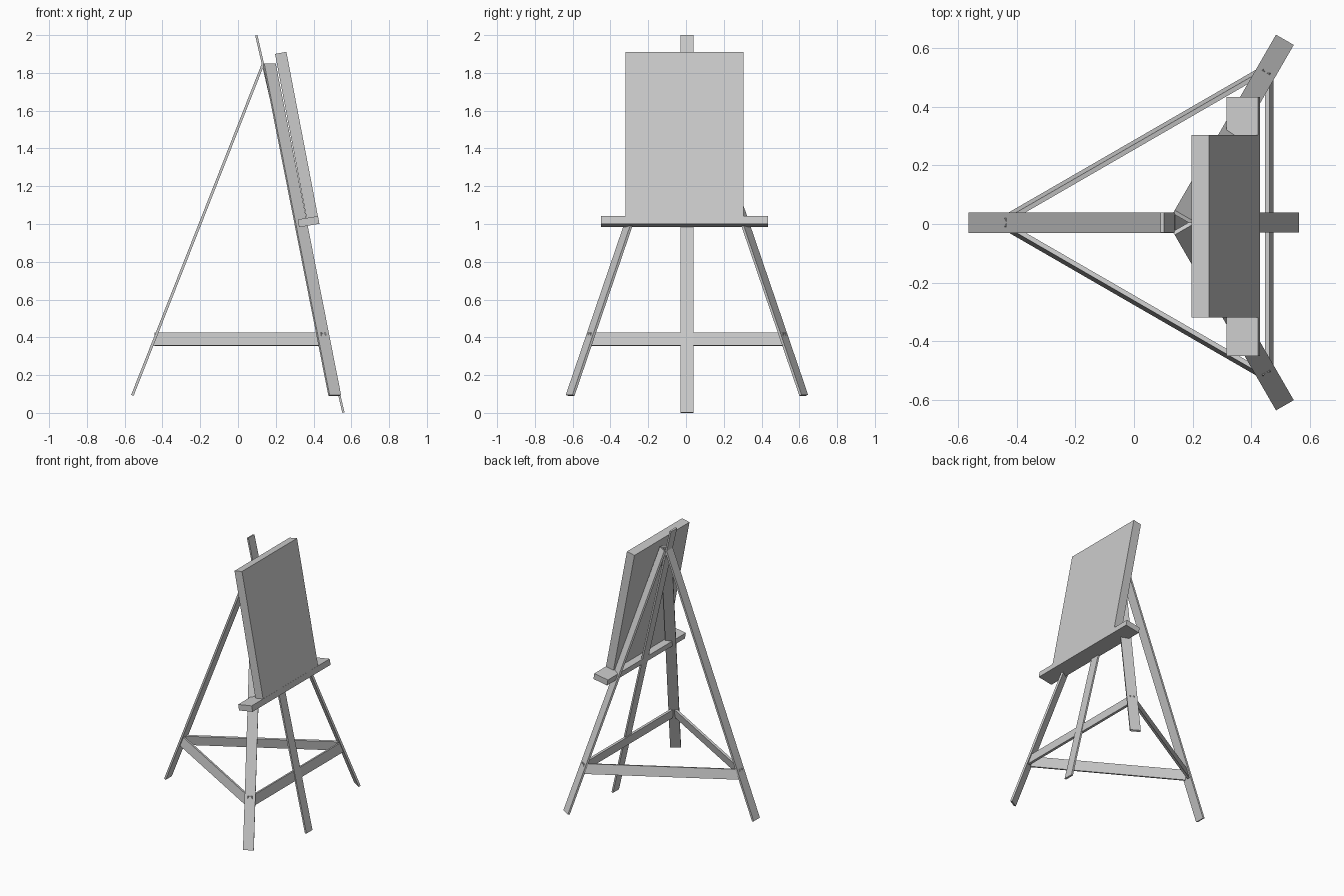
import bpy
from math import radians, sin, cos
from mathutils import Vector, Matrix

if "Cube" in bpy.data.objects:
    bpy.data.objects.remove(bpy.data.objects["Cube"])

APEX = Vector((0.155, 0.005, 0))   # plan centre of the tripod


def beam(name, start, end, side, width, thick):
    """Box running from start to end; width lies along the side vector."""
    start, end = Vector(start), Vector(end)
    u = (end - start).normalized()
    s = Vector(side)
    s = (s - u * s.dot(u)).normalized()
    n = u.cross(s)
    bpy.ops.mesh.primitive_cube_add(size=1)
    ob = bpy.context.object
    ob.name = name
    ob.data.name = name
    m = Matrix((s * width, n * thick, u * (end - start).length)).transposed().to_4x4()
    m.translation = (start + end) / 2
    ob.data.transform(m)
    return ob


def polar(angle, radius, tangent=0.0, z=0.0):
    """Point around the tripod centre."""
    c, s = cos(radians(angle)), sin(radians(angle))
    return APEX + Vector((radius * c - tangent * s, radius * s + tangent * c, z))


# three splayed flat legs
for name, a in (("back_leg", 180), ("front_leg_left", -60), ("front_leg_right", 60)):
    tangent = polar(a, 0, 1) - APEX
    beam(name, polar(a, 0.714, z=0.093), polar(a, 0.022, z=1.848), tangent, 0.07, 0.014)

# triangle of braces, tilted with the legs
for name, a in (("front_brace", 0), ("side_brace_right", 120), ("side_brace_left", 240)):
    tilt = polar(a, -0.19, z=1) - APEX
    beam(name, polar(a, 0.307, -0.51, 0.39), polar(a, 0.307, 0.51, 0.39), tilt, 0.069, 0.016)

# centre mast
beam("mast", (0.558, 0.005, 0.0015), (0.097, 0.005, 1.9985), (0, 1, 0), 0.069, 0.012)

# canvas resting on the ledge
beam("canvas", (0.394, -0.008, 1.03), (0.226, -0.008, 1.906), (0, 1, 0), 0.624, 0.061)

# ledge
beam("ledge", (0.377, -0.008, 0.992), (0.370, -0.008, 1.033), (0, 1, 0), 0.884, 0.109)
